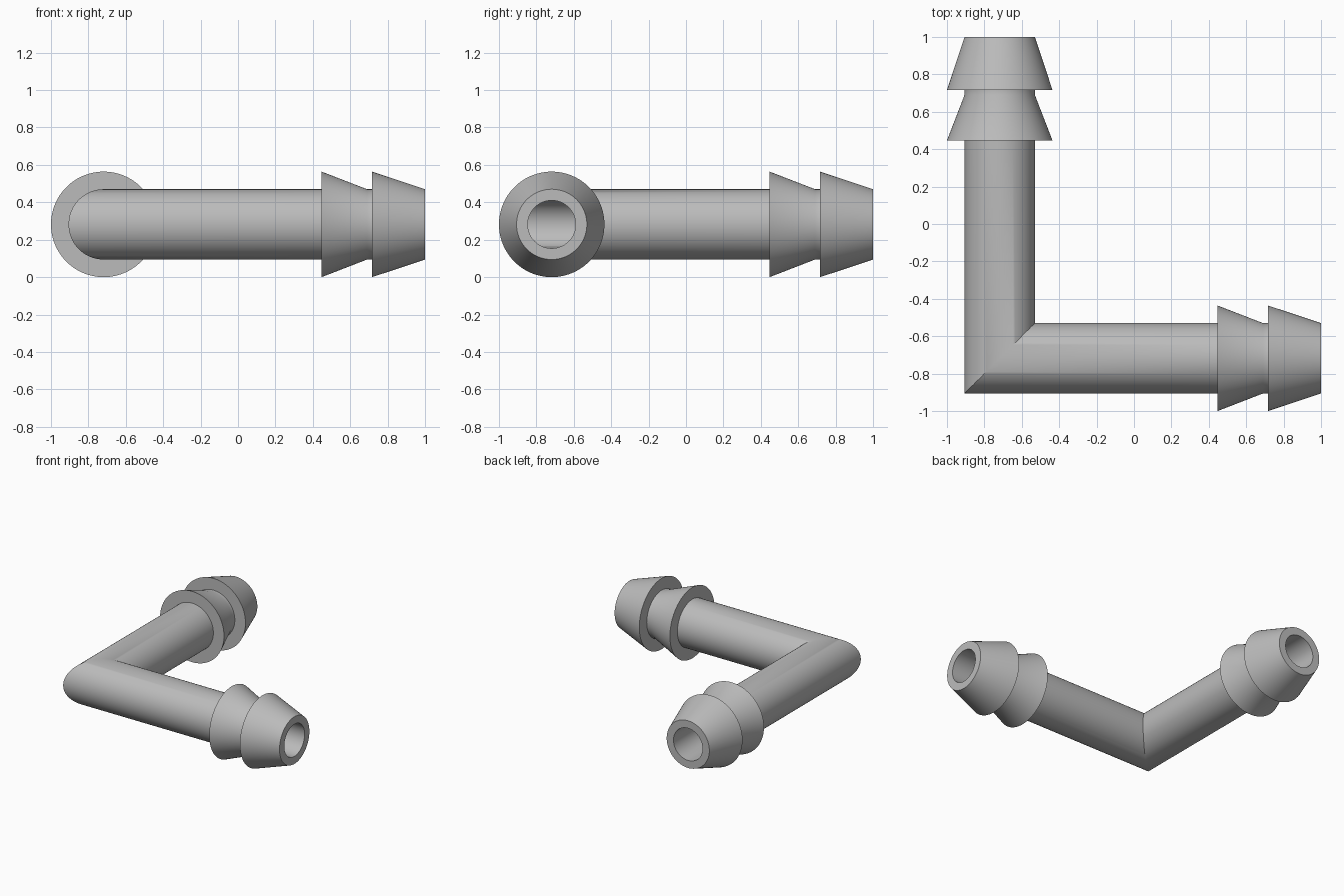
import bpy
import bmesh
from math import cos, sin, tau, radians

cube = bpy.data.objects.get("Cube")
if cube:
    bpy.data.objects.remove(cube)

SIDES = 96
AXIS = -0.718      # both arms run along this offset, meeting at the corner
HEIGHT = 0.282
PIPE, BARB, BORE = 0.188, 0.282, 0.128

# Outer wall from the mitre to the tip, then the bore back to the mitre
profile = [(None, PIPE), (0.447, PIPE), (0.447, BARB), (0.69, PIPE),
           (0.717, PIPE), (0.717, BARB), (1.0, PIPE),
           (1.0, BORE), (None, BORE)]

grey = bpy.data.materials.new("plain grey")
grey.use_nodes = True
colour = (0.5, 0.5, 0.5, 1)
grey.diffuse_color = colour
grey.node_tree.nodes["Principled BSDF"].inputs["Base Color"].default_value = colour


def add_arm(bm, swap):
    """Barbed tube along x, or along y when swapped, cut at 45 degrees."""
    rings = []
    for along, radius in profile:
        ring = []
        for i in range(SIDES):
            a = tau * i / SIDES
            side = AXIS + radius * cos(a)
            x = side if along is None else along
            z = HEIGHT + radius * sin(a)
            ring.append(bm.verts.new((side, x, z) if swap else (x, side, z)))
        rings.append(ring)
    for r0, r1 in zip(rings, rings[1:]):
        for i in range(SIDES):
            j = (i + 1) % SIDES
            bm.faces.new((r0[i], r0[j], r1[j], r1[i]))


# Two arms welded along the mitre into one hollow elbow
bm = bmesh.new()
for swap in (False, True):
    add_arm(bm, swap)
bmesh.ops.remove_doubles(bm, verts=bm.verts, dist=0.0001)
bmesh.ops.recalc_face_normals(bm, faces=bm.faces)
mesh = bpy.data.meshes.new("barbed_elbow")
bm.to_mesh(mesh)
bm.free()
mesh.materials.append(grey)
elbow = bpy.data.objects.new("barbed_elbow", mesh)
bpy.context.collection.objects.link(elbow)

# Smooth round walls, sharp steps
bpy.ops.object.select_all(action='DESELECT')
elbow.select_set(True)
bpy.context.view_layer.objects.active = elbow
bpy.ops.object.shade_smooth_by_angle(angle=radians(30))
